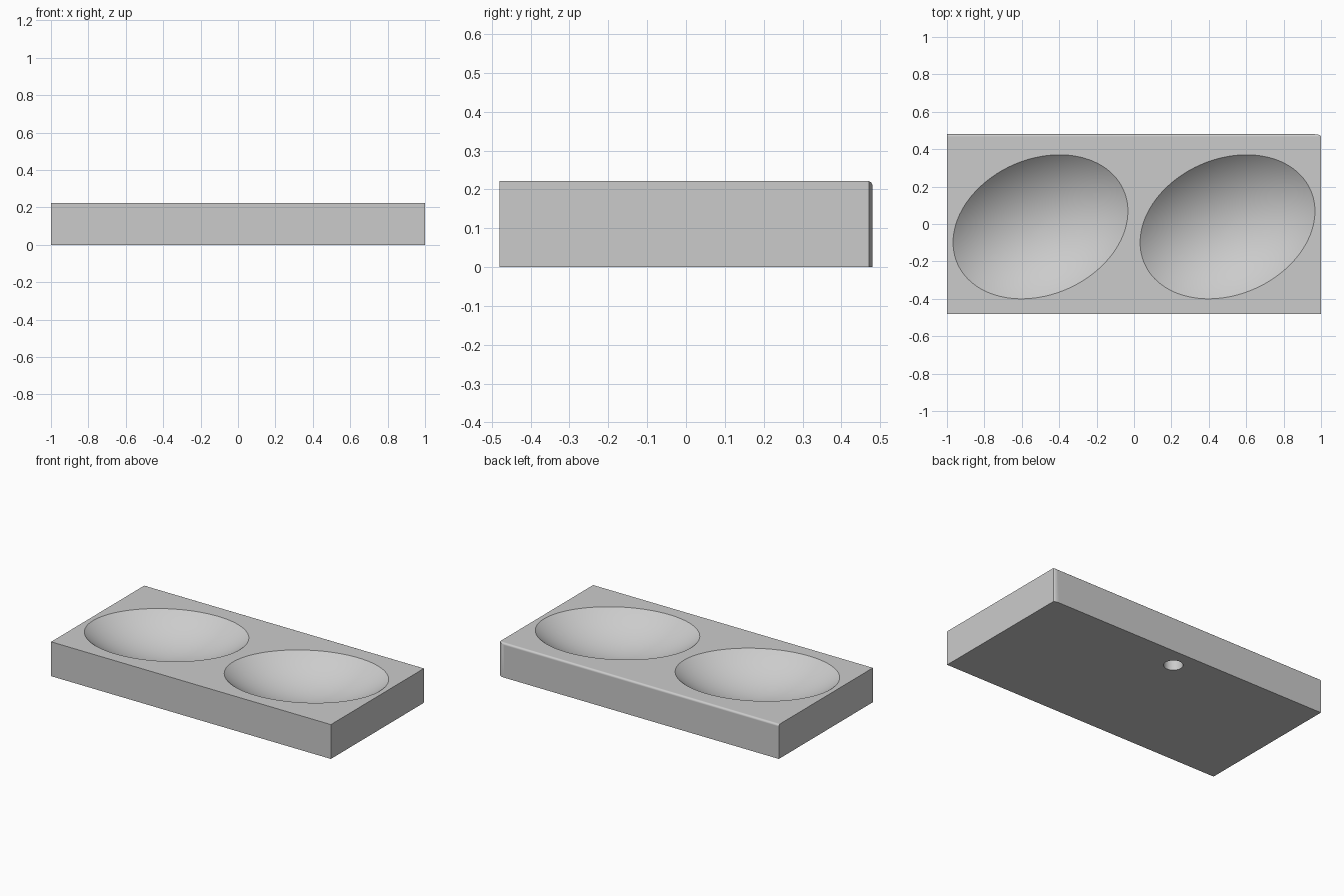
import bpy, bmesh
from math import sin, cos, atan, pi, radians
from mathutils import Matrix, Vector

if "Cube" in bpy.data.objects:
    bpy.data.objects.remove(bpy.data.objects["Cube"])

HX, HY, H = 1.0, 0.48, 0.222
LONG, SHORT, DEPTH, TURN = 0.486, 0.362, 0.16, radians(24)

grey = bpy.data.materials.new("plain grey")
grey.use_nodes = True
colour = (0.6, 0.6, 0.6, 1)
grey.diffuse_color = colour
grey.node_tree.nodes["Principled BSDF"].inputs["Base Color"].default_value = colour


def make_object(name, bm):
    mesh = bpy.data.meshes.new(name)
    bmesh.ops.recalc_face_normals(bm, faces=bm.faces[:])
    bm.to_mesh(mesh)
    bm.free()
    mesh.materials.append(grey)
    obj = bpy.data.objects.new(name, mesh)
    bpy.context.collection.objects.link(obj)
    return obj


def apply_modifier(obj, mod):
    bpy.context.view_layer.objects.active = obj
    bpy.ops.object.modifier_apply(modifier=mod.name)


def cut(obj, cutter):
    cutter.hide_render = True
    mod = obj.modifiers.new("cut", 'BOOLEAN')
    mod.operation, mod.solver, mod.object = 'DIFFERENCE', 'EXACT', cutter
    apply_modifier(obj, mod)
    bpy.data.objects.remove(cutter)


# Block with a rounded top back edge
bm = bmesh.new()
bmesh.ops.create_cube(bm, size=1, matrix=Matrix.Translation((0, 0, H / 2))
                      @ Matrix.Diagonal((2 * HX, 2 * HY, H, 1)))
back_edge = [e for e in bm.edges
             if all(v.co.y > 0 and v.co.z > H / 2 for v in e.verts)]
bmesh.ops.bevel(bm, geom=back_edge, offset=0.013, segments=5, profile=0.5,
                affect='EDGES')

# Eased vertical corner at the back left, trimmed by successive planes
EX, EY, STEPS = 0.036, 0.013, 5
arc = [Vector((HX - EX + EX * cos(i * pi / 2 / STEPS),
               HY - EY + EY * sin(i * pi / 2 / STEPS), 0))
       for i in range(STEPS + 1)]
for p, q in zip(arc, arc[1:]):
    d = q - p
    trimmed = bmesh.ops.bisect_plane(
        bm, geom=bm.verts[:] + bm.edges[:] + bm.faces[:], plane_co=p,
        plane_no=(d.y, -d.x, 0), clear_outer=True)
    rim = [g for g in trimmed["geom_cut"]
           if isinstance(g, bmesh.types.BMEdge) and g.is_boundary]
    bmesh.ops.edgeloop_fill(bm, edges=rim)
block = make_object("twin_bowl_block", bm)

# Two turned oval bowls, each a shallow ellipsoid cap
theta = 2 * atan(DEPTH / ((LONG + SHORT) / 2))
sz = DEPTH / (1 - cos(theta))
for x in (-0.5, 0.5):
    bm = bmesh.new()
    bmesh.ops.create_uvsphere(
        bm, u_segments=96, v_segments=72, radius=1,
        matrix=Matrix.Translation((x, -0.015, H + sz * cos(theta)))
        @ Matrix.Rotation(TURN, 4, 'Z')
        @ Matrix.Diagonal((LONG / sin(theta), SHORT / sin(theta), sz, 1)))
    cut(block, make_object("bowl_cutter", bm))

# Blind round hole in the underside
bm = bmesh.new()
bmesh.ops.create_cone(bm, cap_ends=True, segments=48, radius1=0.056,
                      radius2=0.056, depth=0.28,
                      matrix=Matrix.Translation((0, 0.352, 0)))
cut(block, make_object("hole_cutter", bm))

# Smooth curved surfaces, flat large faces
bpy.ops.object.select_all(action='DESELECT')
block.select_set(True)
bpy.context.view_layer.objects.active = block
bpy.ops.object.shade_smooth_by_angle(angle=radians(28))
weighted = block.modifiers.new("even shading", 'WEIGHTED_NORMAL')
weighted.keep_sharp = True
apply_modifier(block, weighted)
